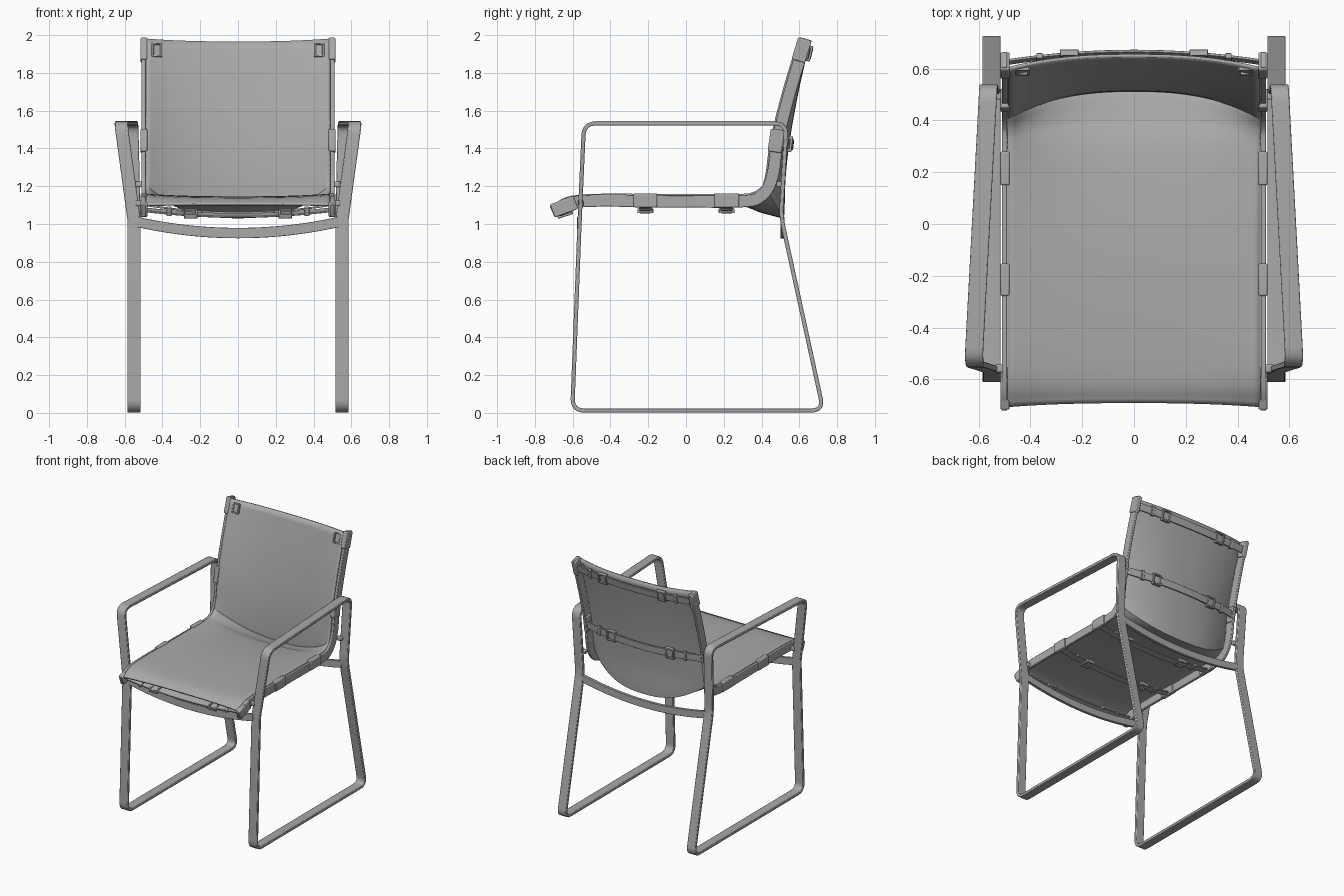
import bpy, bmesh, math
from mathutils import Vector

cube = bpy.data.objects.get("Cube")
if cube:
    bpy.data.objects.remove(cube, do_unlink=True)

GREY = (0.4, 0.4, 0.4, 1)
mat = bpy.data.materials.new("warm_grey")
mat.use_nodes = True
mat.diffuse_color = GREY
mat.node_tree.nodes["Principled BSDF"].inputs["Base Color"].default_value = GREY
parts = []


def finish(name, bm, bevel=0.0):
    """Turn a bmesh into a named grey object with softened edges."""
    bmesh.ops.recalc_face_normals(bm, faces=bm.faces)
    mesh = bpy.data.meshes.new(name)
    bm.to_mesh(mesh)
    bm.free()
    mesh.materials.append(mat)
    obj = bpy.data.objects.new(name, mesh)
    bpy.context.collection.objects.link(obj)
    parts.append(obj)
    if bevel:
        mod = obj.modifiers.new("soft_edges", "BEVEL")
        mod.width, mod.segments, mod.limit_method = bevel, 2, "ANGLE"
        mod.angle_limit = math.radians(50)
    return obj


def sweep(name, rings, closed=False, bevel=0.004):
    """Bridge a list of four-cornered rings into a bar."""
    bm = bmesh.new()
    vs = [[bm.verts.new(p) for p in ring] for ring in rings]
    pairs = list(zip(vs, vs[1:])) + ([(vs[-1], vs[0])] if closed else [])
    for a, b in pairs:
        for i in range(4):
            j = (i + 1) % 4
            bm.faces.new((a[i], a[j], b[j], b[i]))
    if not closed:
        bm.faces.new(vs[0])
        bm.faces.new(vs[-1])
    return finish(name, bm, bevel)


def rounded_loop(corners, radius):
    out = []
    for i, c in enumerate(corners):
        c = Vector(c)
        a = (Vector(corners[i - 1]) - c).normalized() * radius
        b = (Vector(corners[(i + 1) % len(corners)]) - c).normalized() * radius
        for k in range(9):
            t = k / 8
            out.append(c + a * (1 - t) ** 2 + b * t ** 2)
    return out


def spline(pts, steps):
    """Smooth curve through the points."""
    p = [Vector(q) for q in pts]
    p = [2 * p[0] - p[1]] + p + [2 * p[-1] - p[-2]]
    out = []
    for i in range(1, len(p) - 2):
        a, b, c, d = p[i - 1:i + 3]
        for k in range(steps):
            t = k / steps
            out.append(b + (c - a) * t / 2 + (a * 2 - b * 5 + c * 4 - d) * t * t / 2
                       + (b * 3 - a - c * 3 + d) * t ** 3 / 2)
    return out + [p[-2]]


def normals(path, closed=False):
    n, res = len(path), []
    for i in range(n):
        a = path[i - 1] if closed or i else path[0]
        b = path[(i + 1) % n] if closed or i < n - 1 else path[-1]
        t = (b - a).normalized()
        res.append(Vector((-t.y, t.x)))
    return res


def flat_bar(name, path, width, thick, centre_x, closed=False):
    """Bar along a side-view path; thick is measured in the side plane."""
    rings = []
    for p, n in zip(path, normals(path, closed)):
        lo, hi = p - n * thick / 2, p + n * thick / 2
        x = centre_x(p)
        rings.append([(x[0] - x[1] * width / 2, lo.x, lo.y), (x[0] + x[1] * width / 2, lo.x, lo.y),
                      (x[0] + x[1] * width / 2, hi.x, hi.y), (x[0] - x[1] * width / 2, hi.x, hi.y)])
    return sweep(name, rings, closed)


def sag(u, power=2.5):
    return 1 - abs(u) ** power


def cross_bar(name, side, centre, along, width, thick, half=0.49, power=2):
    """Bowed bar from the right side to the left side."""
    d = Vector(along).normalized()
    n = Vector((-d.y, d.x))
    rings = []
    for i in range(33):
        u = i / 16 - 1
        c = Vector(side).lerp(Vector(centre), sag(u, power))
        rings.append([(u * half, q.x, q.y) for q in (
            c + d * width / 2 + n * thick / 2, c - d * width / 2 + n * thick / 2,
            c - d * width / 2 - n * thick / 2, c + d * width / 2 - n * thick / 2)])
    return sweep(name, rings, bevel=0.002)


def block(name, loc, size, tilt=0.0, bevel=0.006):
    bm = bmesh.new()
    bmesh.ops.create_cube(bm, size=1)
    bmesh.ops.scale(bm, vec=size, verts=bm.verts)
    obj = finish(name, bm, bevel)
    obj.location = loc
    obj.rotation_euler.x = tilt
    return obj


# Side paths (y, z)
loop = rounded_loop([(-0.602, 0.013), (0.727, 0.013), (0.503, 1.04),
                     (0.532, 1.533), (-0.54, 1.533), (-0.563, 1.02)], 0.065)
rail = spline([(-0.71, 1.068), (-0.56, 1.12), (-0.1, 1.12), (0.29, 1.12), (0.4, 1.15),
               (0.457, 1.25), (0.487, 1.45), (0.55, 1.7), (0.635, 1.98)], 6)


def splay(p):
    rise = max(0, (p.y - 1.02) / 0.513)
    return 0.55 + rise * (0.012 + 0.058 * (0.54 - p.x) / 1.08)


# Leg and arm loops, sling rails, wraps and fixings
wraps = [("front", -0.645, 1.092, 0.13, 0.35), ("seat_front", -0.215, 1.125, 0.125, 0),
         ("seat_rear", 0.215, 1.125, 0.13, 0), ("back_lower", 0.477, 1.44, 0.12, 1.43),
         ("back_upper", 0.612, 1.92, 0.12, 1.28)]
for side, s in (("left", 1), ("right", -1)):
    flat_bar(side + "_leg_loop", loop, 0.07, 0.022, lambda p: (s * splay(p), 1), True)
    flat_bar(side + "_sling_rail", rail, 0.02, 0.064, lambda p: (s * 0.5, 1))
    for name, y, z, length, tilt in wraps:
        block(f"{side}_{name}_wrap", (s * 0.498, y, z), (0.036, length, 0.074), tilt)
    for name, y, z in (("front", -0.558, 1.11), ("rear", 0.495, 1.21)):
        block(f"{side}_{name}_spacer", (s * 0.522, y, z), (0.04, 0.03, 0.03))

# Bowed rails joining the loops
cross_bar("front_cross_rail", (-0.566, 1.01), (-0.566, 0.952), (0, 1), 0.055, 0.022, 0.53)
cross_bar("rear_cross_rail", (0.51, 1.01), (0.51, 0.952), (0, 1), 0.055, 0.022, 0.53)

# One-piece sling, sharply folded where seat meets back
seat_side = [(-0.705, 1.1), (-0.56, 1.15), (-0.1, 1.153), (0.27, 1.153), (0.36, 1.165), (0.41, 1.2)]
seat_mid = [(-0.69, 1.105), (-0.56, 1.135), (-0.1, 1.138), (0.27, 1.105), (0.4, 1.065), (0.515, 1.035)]
back_side = [(0.41, 1.2), (0.427, 1.27), (0.453, 1.45), (0.515, 1.7), (0.6, 1.98)]
back_mid = [(0.515, 1.035), (0.522, 1.25), (0.545, 1.45), (0.59, 1.7), (0.65, 1.965)]
edge = spline(seat_side, 6) + spline(back_side, 6)[1:]
middle = spline(seat_mid, 6) + spline(back_mid, 6)[1:]
bm = bmesh.new()
grid = []
for i in range(41):
    u = i / 20 - 1
    grid.append([bm.verts.new((u * 0.488, *a.lerp(b, sag(u)))) for a, b in zip(edge, middle)])
for a, b in zip(grid, grid[1:]):
    for j in range(len(edge) - 1):
        bm.faces.new((a[j], a[j + 1], b[j + 1], b[j]))
sling = finish("sling", bm)
solid = sling.modifiers.new("thickness", "SOLIDIFY")
solid.thickness, solid.offset = 0.012, 0

# Tension straps with buckles: name, side, middle, width direction
straps = [("front", (-0.64, 1.075), (-0.64, 1.045), (0.95, 0.3)),
          ("seat_front", (-0.215, 1.1), (-0.215, 1.06), (1, 0)),
          ("seat_rear", (0.215, 1.1), (0.215, 1.06), (1, 0)),
          ("back_lower", (0.505, 1.43), (0.565, 1.42), (0.12, 1)),
          ("back_upper", (0.625, 1.91), (0.662, 1.9), (0.25, 1))]
for name, a, b, d in straps:
    cross_bar(name + "_strap", a, b, d, 0.055, 0.01)
    tilt = math.atan2(d[1], d[0])
    for side, s in (("left", 1), ("right", -1)):
        x = 0.25
        c = Vector(a).lerp(Vector(b), sag(x / 0.49, 2))
        v = Vector(d).normalized()
        for k in (-1, 1):
            p = c + v * k * 0.036
            block(f"{side}_{name}_buckle_end", (s * x, *p), (0.07, 0.012, 0.024), tilt, 0.003)
            block(f"{side}_{name}_buckle_bar", (s * (x + k * 0.03), *c), (0.012, 0.08, 0.026), tilt, 0.003)
        c = Vector(a).lerp(Vector(b), sag(0.75, 2))
        block(f"{side}_{name}_keeper", (s * 0.365, *c), (0.025, 0.07, 0.022), tilt, 0.003)

# Small strap loops on the face of the back
for side, s in (("left", 1), ("right", -1)):
    c = edge[-1].lerp(middle[-1], sag(0.43 / 0.488)) - Vector((0.022, 0.055))
    for k in (-1, 1):
        block(side + "_face_loop_side", (s * (0.43 + k * 0.022), *c), (0.012, 0.072, 0.018), 1.29, 0.003)
        block(side + "_face_loop_end", (s * 0.43, c.x + k * 0.009, c.y + k * 0.032),
              (0.05, 0.01, 0.018), 1.29, 0.003)

# Smooth shading with crisp edges
bpy.ops.object.select_all(action="DESELECT")
for obj in parts:
    obj.select_set(True)
bpy.context.view_layer.objects.active = sling
bpy.ops.object.shade_smooth_by_angle(angle=math.radians(35))
